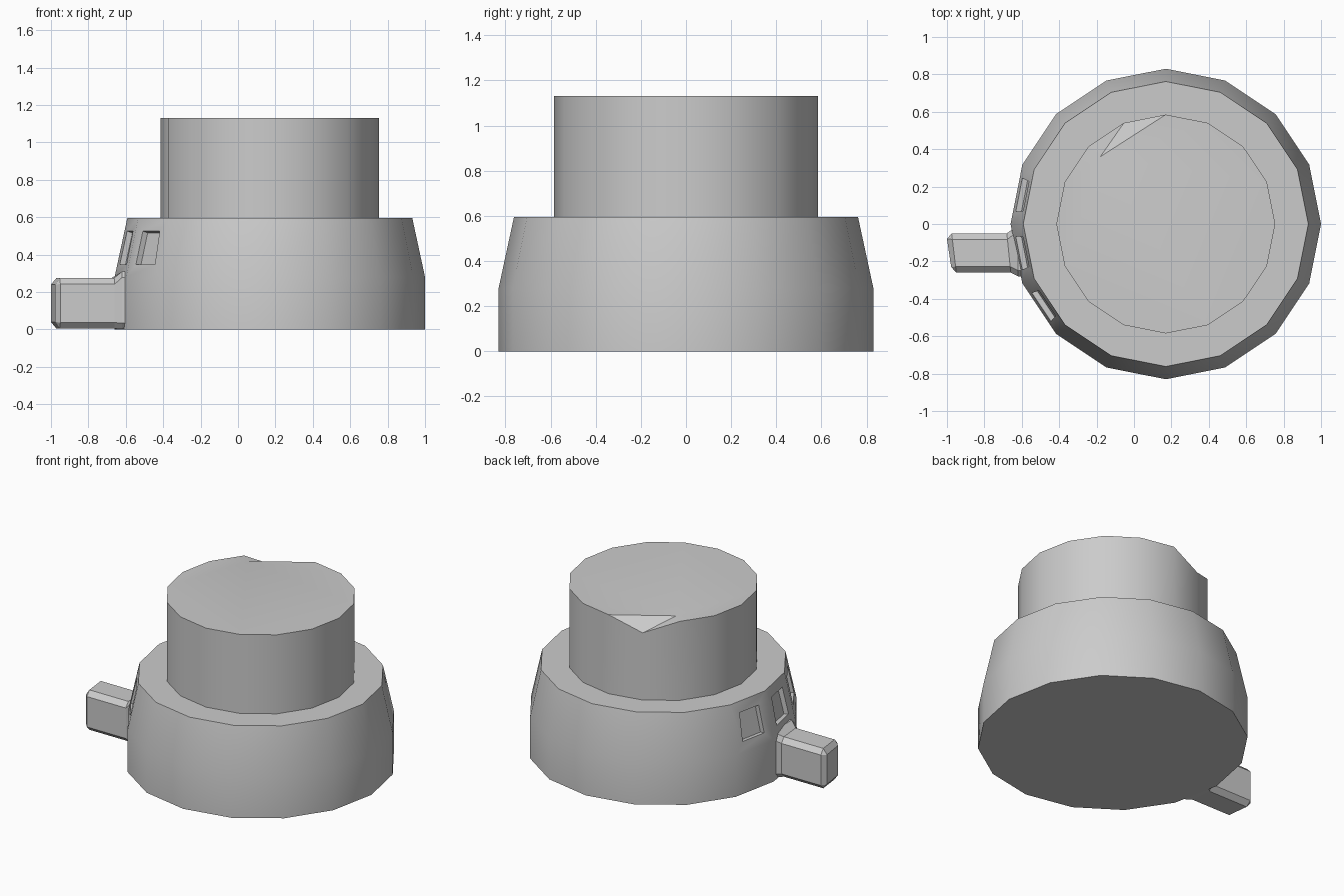
import bpy, bmesh, math
from mathutils import Vector

cube = bpy.data.objects.get("Cube")
if cube:
    bpy.data.objects.remove(cube, do_unlink=True)

SIDES = 16
CENTRE_X = 0.17

# One plain grey for every part
grey = bpy.data.materials.new("plain_grey")
grey.use_nodes = True
colour = (0.6, 0.6, 0.6, 1)
grey.diffuse_color = colour
grey.node_tree.nodes["Principled BSDF"].inputs["Base Color"].default_value = colour


def finish(name, bm, smooth=True):
    bmesh.ops.recalc_face_normals(bm, faces=bm.faces[:])
    mesh = bpy.data.meshes.new(name)
    bm.to_mesh(mesh)
    bm.free()
    mesh.materials.append(grey)
    obj = bpy.data.objects.new(name, mesh)
    bpy.context.collection.objects.link(obj)
    bpy.ops.object.select_all(action='DESELECT')
    bpy.context.view_layer.objects.active = obj
    obj.select_set(True)
    if smooth:
        bpy.ops.object.shade_smooth_by_angle(angle=math.radians(30))
    return obj


def ring(bm, radius, z):
    return [bm.verts.new((CENTRE_X + radius * math.cos(math.tau * i / SIDES),
                          radius * math.sin(math.tau * i / SIDES), z))
            for i in range(SIDES)]


def bridge(bm, low, high):
    n = len(low)
    return [bm.faces.new((low[i], low[(i + 1) % n], high[(i + 1) % n], high[i]))
            for i in range(n)]


# Wide base with a tapered shoulder
bm = bmesh.new()
foot, waist, rim = [ring(bm, r, z) for r, z in ((0.83, 0), (0.83, 0.28), (0.762, 0.595))]
bm.faces.new(foot[::-1])
bridge(bm, foot, waist)
shoulder = bridge(bm, waist, rim)
bm.faces.new(rim)
# Recessed slots in three shoulder facets
slots = [shoulder[i] for i in (7, 8, 9)]
bmesh.ops.recalc_face_normals(bm, faces=bm.faces[:])
bmesh.ops.inset_individual(bm, faces=slots, thickness=0.098)
bmesh.ops.inset_individual(bm, faces=slots, thickness=0.004, depth=-0.03)
finish("base", bm)

# Upper drum with one chipped corner
bm = bmesh.new()
low, top = ring(bm, 0.585, 0.58), ring(bm, 0.585, 1.13)
bm.faces.new(low[::-1])
bridge(bm, low, top)
chip = top[5]
chip.co.z = 1.05
inner = bm.verts.new((-0.18, 0.36, 1.13))
bm.faces.new((top[4], chip, inner))
bm.faces.new((chip, top[6], inner))
bm.faces.new(top[6:] + top[:5] + [inner])
finish("upper_drum", bm)


# Side spout: chamfered sections from the tip into the base
def section(bm, x, y0, y1, z0, z1, c, slant):
    outline = [(y0 + c, z0), (y1 - c, z0), (y1, z0 + c), (y1, z1 - c),
               (y1 - c, z1), (y0 + c, z1), (y0, z1 - c), (y0, z0 + c)]
    return [bm.verts.new((x + slant * (y1 - y), y, z)) for y, z in outline]


bm = bmesh.new()
loops = [section(bm, *s) for s in (
    (-1.0, -0.23, -0.08, 0.04, 0.24, 0, 0.15),
    (-0.975, -0.26, -0.05, 0.005, 0.275, 0.032, 0.12),
    (-0.68, -0.26, -0.05, 0.005, 0.275, 0.032, 0.1),
    (-0.62, -0.28, -0.005, 0.002, 0.31, 0.032, 0),
    (-0.5, -0.28, -0.005, 0.002, 0.31, 0.032, 0))]
for a, b in zip(loops, loops[1:]):
    bridge(bm, a, b)
bm.faces.new(loops[0])
bm.faces.new(loops[-1])
bmesh.ops.remove_doubles(bm, verts=bm.verts[:], dist=0.001)
finish("side_spout", bm, smooth=False)
